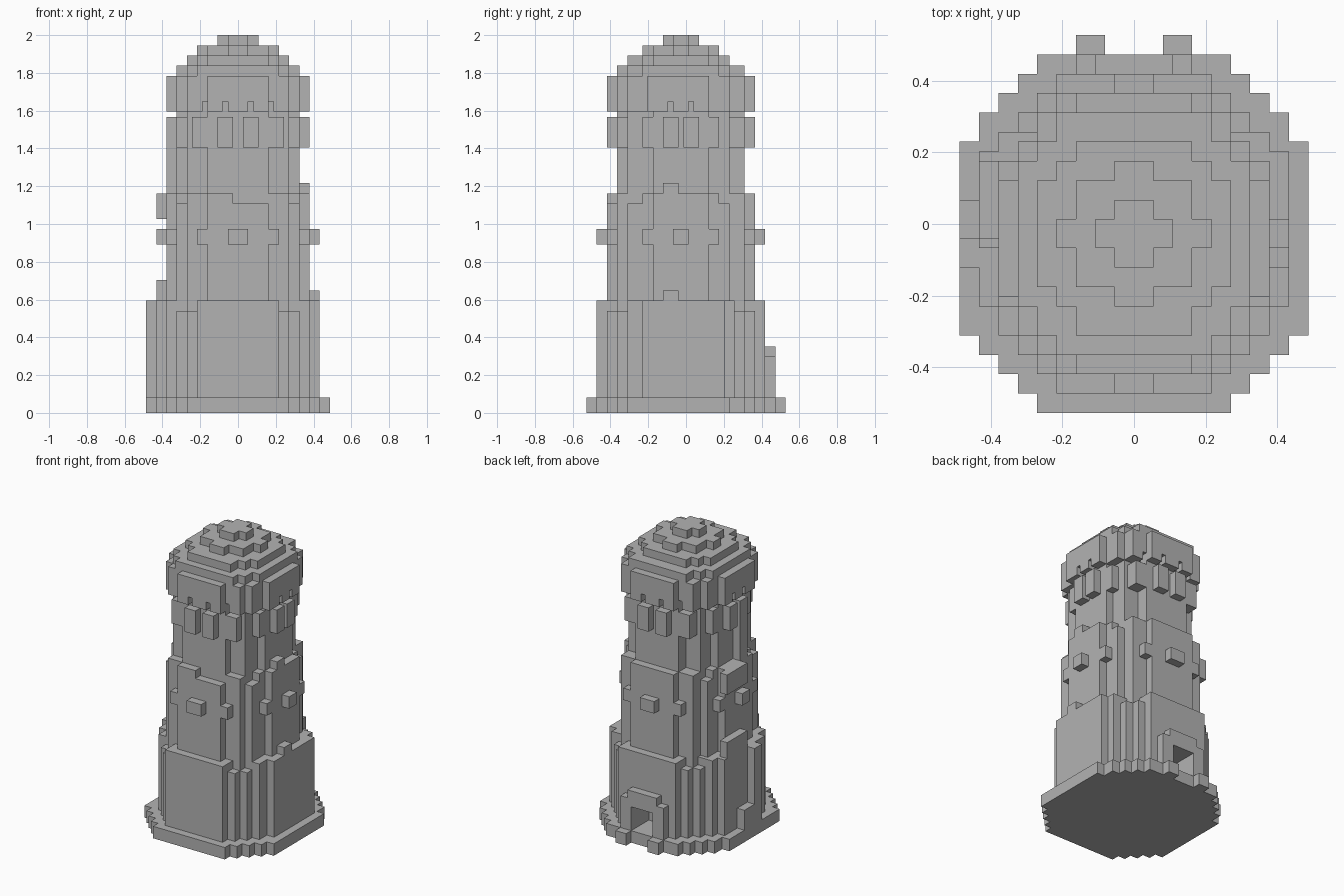
import bpy, bmesh

U = 2 / 74  # half a block

cube = bpy.data.objects.get("Cube")
if cube:
    bpy.data.objects.remove(cube, do_unlink=True)

stone = bpy.data.materials.new("grey stone")
stone.use_nodes = True
GREY = (0.45, 0.45, 0.45, 1)
stone.diffuse_color = GREY
stone.node_tree.nodes["Principled BSDF"].inputs["Base Color"].default_value = GREY


def place(x, y, z):
    return (x * U, (y - 0.5) * U, z * U)


def finish(name, bm):
    bmesh.ops.recalc_face_normals(bm, faces=bm.faces)
    mesh = bpy.data.meshes.new(name)
    bm.to_mesh(mesh)
    bm.free()
    mesh.materials.append(stone)
    obj = bpy.data.objects.new(name, mesh)
    bpy.context.collection.objects.link(obj)
    return obj


def prism(bm, outline, z0, z1):
    face = bm.faces.new([bm.verts.new(place(x, y, z0)) for x, y in outline])
    top = bmesh.ops.extrude_face_region(bm, geom=[face])["geom"]
    verts = [v for v in top if isinstance(v, bmesh.types.BMVert)]
    bmesh.ops.translate(bm, verts=verts, vec=(0, 0, (z1 - z0) * U))


def boxes(name, items):
    bm = bmesh.new()
    for x0, x1, y0, y1, z0, z1 in items:
        prism(bm, [(x0, y0), (x1, y0), (x1, y1), (x0, y1)], z0, z1)
    return finish(name, bm)


def tier(name, z0, z1, steps):
    """Stepped round slab; steps are (half width, front, back), narrow to wide."""
    front, back = [], []
    for i, (hx, yf, yb) in enumerate(steps):
        front.append((hx, yf))
        back.append((hx, yb))
        if i + 1 < len(steps):
            front.append((hx, steps[i + 1][1]))
            back.append((hx, steps[i + 1][2]))
    right = front + back[::-1]
    loop = right + [(-x, y) for x, y in reversed(right)]
    outline = [p for i, p in enumerate(loop) if p != loop[i - 1]]
    bm = bmesh.new()
    prism(bm, outline, z0, z1)
    return finish(name, bm)


def cut(obj, cutter):
    mod = obj.modifiers.new("cut", "BOOLEAN")
    mod.operation = "DIFFERENCE"
    mod.solver = "EXACT"
    mod.object = cutter
    cutter.hide_render = True
    cutter.hide_set(True)


def around(x0, x1, front, back, side, sy0, sy1, z0, z1):
    """A pair of blocks on the front and back and one block on each side."""
    out = []
    for a, b in {(x0, x1), (-x1, -x0)}:
        out += [(a, b, *front, z0, z1), (a, b, *back, z0, z1)]
    for a, b in (side, (-side[1], -side[0])):
        out.append((a, b, sy0, sy1, z0, z1))
    return out


# Plinth and lower drum
tier("plinth", 0, 3, [(10, -19, 18), (12, -17, 16), (14, -15, 14), (16, -13, 12), (18, -11, 9)])
lower = tier("lower_drum", 3, 20, [(8, -17, 16), (10, -15, 14), (12, -13, 12), (14, -11, 10), (16, -8, 8)])
tier("lower_drum_rim", 20, 22, [(8, -17, 16), (10, -13, 12), (14, -11, 10), (16, -8, 8)])
cut(lower, boxes("door_cutter", [(-3, 3, 11, 19, 3, 9)]))

# Doorway at the back
boxes("door_frame", [(-6, -3, 16, 18, 3, 11), (3, 6, 16, 18, 3, 11),
                     (-3, 3, 16, 18, 9, 11), (-4, 4, 16, 18, 11, 13)])
boxes("door_posts", [(s - 1.5, s + 1.5, 18, 20, 0, 3) for s in (-4.5, 4.5)])

# Uneven patches on the sides
boxes("side_buttress", [(-18, -16, -4, -1, 3, 22), (-18, -16, -1, 3, 3, 8)])
boxes("side_ledges", [(-16, -14, -1, 7, 22, 26), (-16, -14, -1, 7, 38, 43),
                      (-14, -12, -4, -1, 43, 52)])
boxes("side_bumps", [(14, 16, -4, -1, 22, 24), (12, 14, -4, -1, 43, 45)])

# Middle drum
tier("middle_drum", 22, 41, [(6, -15, 14), (10, -13, 12), (12, -11, 9), (14, -6, 5)])
tier("middle_drum_rim", 41, 43, [(6, -13, 14), (10, -13, 12), (12, -8, 7), (14, -6, 5)])
boxes("front_rim", [(-6, -1, -15, -13, 41, 43)])
boxes("middle_studs", around(-2, 2, (-17, -15), (14, 16), (14, 16), -2, 1, 33, 36))
boxes("middle_band", around(6, 8, (-15, -13), (12, 14), (12, 14), -8, -6, 33, 36)
      + [(s - 1, s + 1, 5, 7, 33, 36) for s in (-13, 13)])

# Upper drum and brackets
tier("upper_drum", 43, 59, [(6, -13, 12), (10, -11, 9), (12, -6, 5)])
boxes("brackets", around(1, 4, (-15, -13), (12, 14), (12, 14), -4, -1, 52, 58)
      + around(6, 9, (-13, -11), (9, 12), (12, 14), 0, 3, 52, 58))
boxes("corner_brackets", [(s - 1, s + 1, y, y + 2, 52, 58) for s in (-11, 11) for y in (-8, 5)])

# Crown with small slots along its lower edge
crown = tier("crown", 59, 66, [(6, -15, 14), (10, -13, 12), (12, -11, 9), (14, -7, 5)])
slots = around(2, 3, (-16, -13), (12, 15), (12, 15), -3, -2, 58, 61)
slots += around(6, 7, (-14, -11), (10, 13), (12, 15), 1, 2, 58, 61)
cut(crown, boxes("slot_cutter", slots))

# Stepped dome
tier("dome_1", 66, 68, [(8, -13, 12), (10, -11, 9), (12, -8, 7)])
tier("dome_2", 68, 70, [(6, -11, 9), (8, -8, 7), (10, -6, 5)])
tier("dome_3", 70, 72, [(2, -8, 7), (6, -6, 5), (8, -2, 1)])
tier("dome_top", 72, 74, [(2, -4, 3), (4, -2, 1)])
